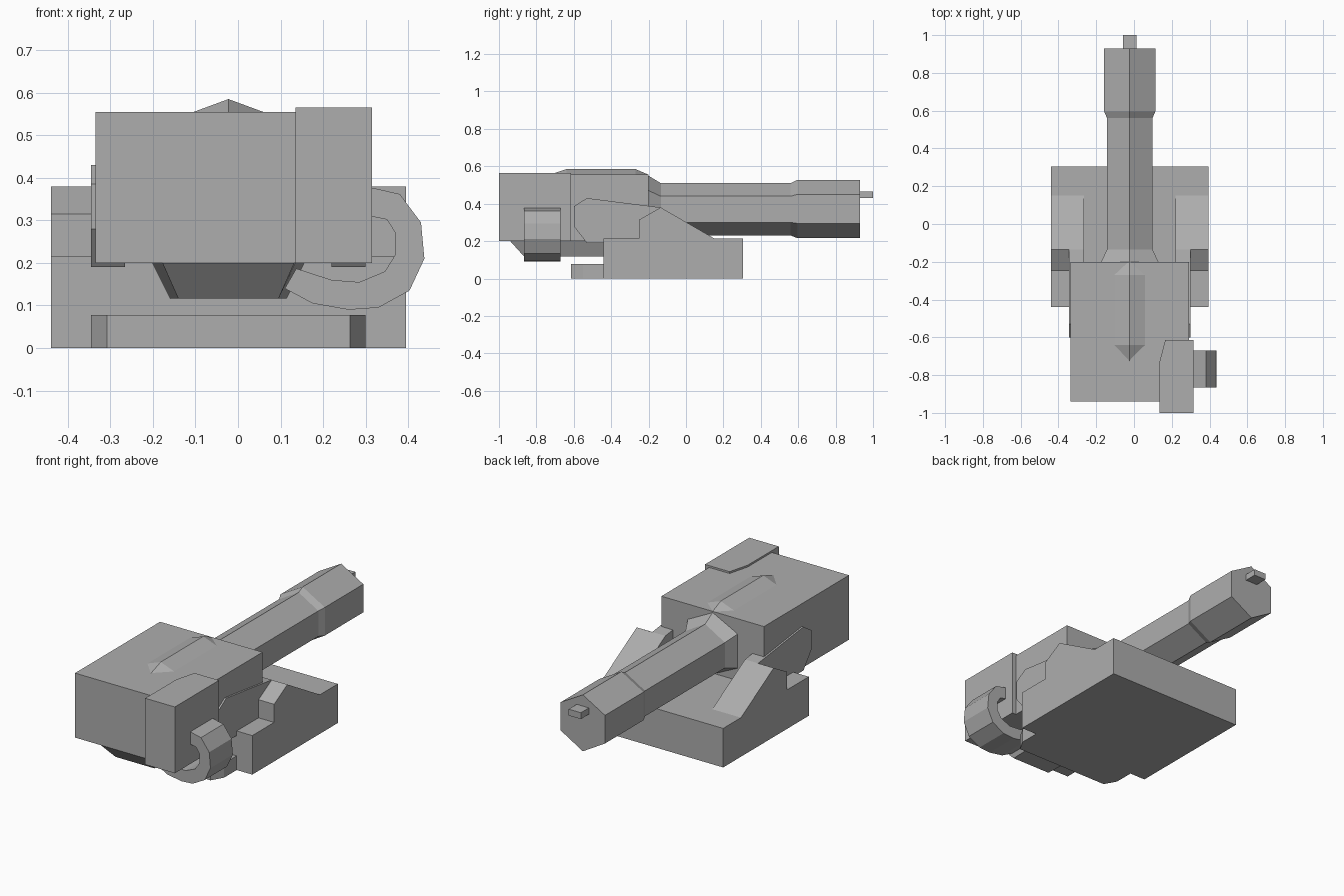
import bpy, bmesh

CX = -0.0225  # centre line of the mount

grey = bpy.data.materials.new("plain grey")
grey.diffuse_color = (0.42, 0.42, 0.42, 1)


def finish(name, bm):
    bmesh.ops.recalc_face_normals(bm, faces=bm.faces)
    me = bpy.data.meshes.new(name)
    bm.to_mesh(me)
    bm.free()
    me.materials.append(grey)
    ob = bpy.data.objects.new(name, me)
    bpy.context.collection.objects.link(ob)
    return ob


def loft(name, rings):
    """Skin a list of equal-length point rings and cap both ends."""
    bm = bmesh.new()
    vs = [[bm.verts.new(p) for p in r] for r in rings]
    n = len(vs[0])
    for a, b in zip(vs, vs[1:]):
        for i in range(n):
            j = (i + 1) % n
            bm.faces.new((a[i], a[j], b[j], b[i]))
    bm.faces.new(vs[0][::-1])
    bm.faces.new(vs[-1])
    return finish(name, bm)


def prism(name, pts, axis, lo, hi):
    """Extrude a 2D outline along one axis."""
    place = {"x": lambda p, t: (t, p[0], p[1]),
             "y": lambda p, t: (p[0], t, p[1]),
             "z": lambda p, t: (p[0], p[1], t)}[axis]
    return loft(name, [[place(p, t) for p in pts] for t in (lo, hi)])


def box(name, x0, x1, y0, y1, z0, z1):
    return prism(name, [(x0, y0), (x1, y0), (x1, y1), (x0, y1)], "z", z0, z1)


# Base block and its chamfered front tab
box("base", -0.44, 0.395, -0.44, 0.305, 0, 0.215)
prism("base_front_tab", [(-0.345, -0.43), (-0.345, -0.55), (-0.308, -0.615),
      (0.263, -0.615), (0.30, -0.55), (0.30, -0.43)], "z", 0, 0.078)

# Side brackets and inner trunnion plates, mirrored about the centre line
bracket = [(-0.44, 0.1), (-0.44, 0.215), (-0.25, 0.215), (-0.25, 0.315),
           (-0.135, 0.38), (0.15, 0.215), (0.15, 0.1)]
plate = [(-0.60, 0.28), (-0.60, 0.385), (-0.53, 0.43), (-0.135, 0.38),
         (0.15, 0.215), (0.10, 0.19), (-0.53, 0.19)]
for side, s in (("left", -1), ("right", 1)):
    prism(side + "_bracket", bracket, "x", CX + s * 0.3225, CX + s * 0.4175)
    prism(side + "_trunnion_plate", plate, "x", CX + s * 0.2425, CX + s * 0.3225)

# Gun housing, with the ammunition box on its front right corner
box("housing", -0.335, 0.29, -0.94, -0.2, 0.2, 0.555)
prism("ammo_box", [(0.135, -1), (0.315, -1), (0.315, -0.615),
      (0.165, -0.615), (0.135, -0.73)], "z", 0.2, 0.565)

# Tapered tub under the housing
loft("housing_tub", [
    [(CX + s * w, y, z) for s, w, z in
     ((-1, wt, 0.21), (1, wt, 0.21), (1, wb, zb), (-1, wb, zb))]
    for y, wt, wb, zb in ((-0.94, 0.158, 0.155, 0.2), (-0.865, 0.163, 0.118, 0.117),
                          (-0.30, 0.19, 0.143, 0.117))])

# Curved ammunition chute
outer = [(0.30, 0.38), (0.38, 0.362), (0.43, 0.295), (0.438, 0.21), (0.403, 0.135),
         (0.33, 0.095), (0.26, 0.09), (0.175, 0.105), (0.11, 0.14)]
inner = [(0.137, 0.187), (0.22, 0.16), (0.285, 0.155), (0.345, 0.18), (0.37, 0.22),
         (0.37, 0.27), (0.35, 0.302), (0.30, 0.312)]
prism("ammo_chute", outer + inner, "y", -0.865, -0.67)

# Six-sided barrel: collar, tube and thicker muzzle
loft("barrel", [
    [(CX, y, zt), (CX + w, y, zu), (CX + w, y, zl),
     (CX, y, zb), (CX - w, y, zl), (CX - w, y, zu)]
    for y, w, zt, zu, zl, zb in (
        (-0.21, 0.157, 0.555, 0.475, 0.28, 0.205),
        (-0.135, 0.12, 0.51, 0.44, 0.30, 0.23),
        (0.56, 0.12, 0.51, 0.44, 0.30, 0.23),
        (0.595, 0.135, 0.527, 0.45, 0.295, 0.216),
        (0.93, 0.135, 0.527, 0.45, 0.295, 0.216))])
box("muzzle_tip", CX - 0.037, CX + 0.037, 0.92, 1.0, 0.43, 0.465)

# Ridge on the housing roof
loft("roof_ridge", [
    [(CX - w, y, 0.55), (CX + w, y, 0.55), (CX, y, z)]
    for y, w, z in ((-0.73, 0.004, 0.554), (-0.64, 0.095, 0.585),
                    (-0.27, 0.095, 0.585), (-0.2, 0.02, 0.555))])
